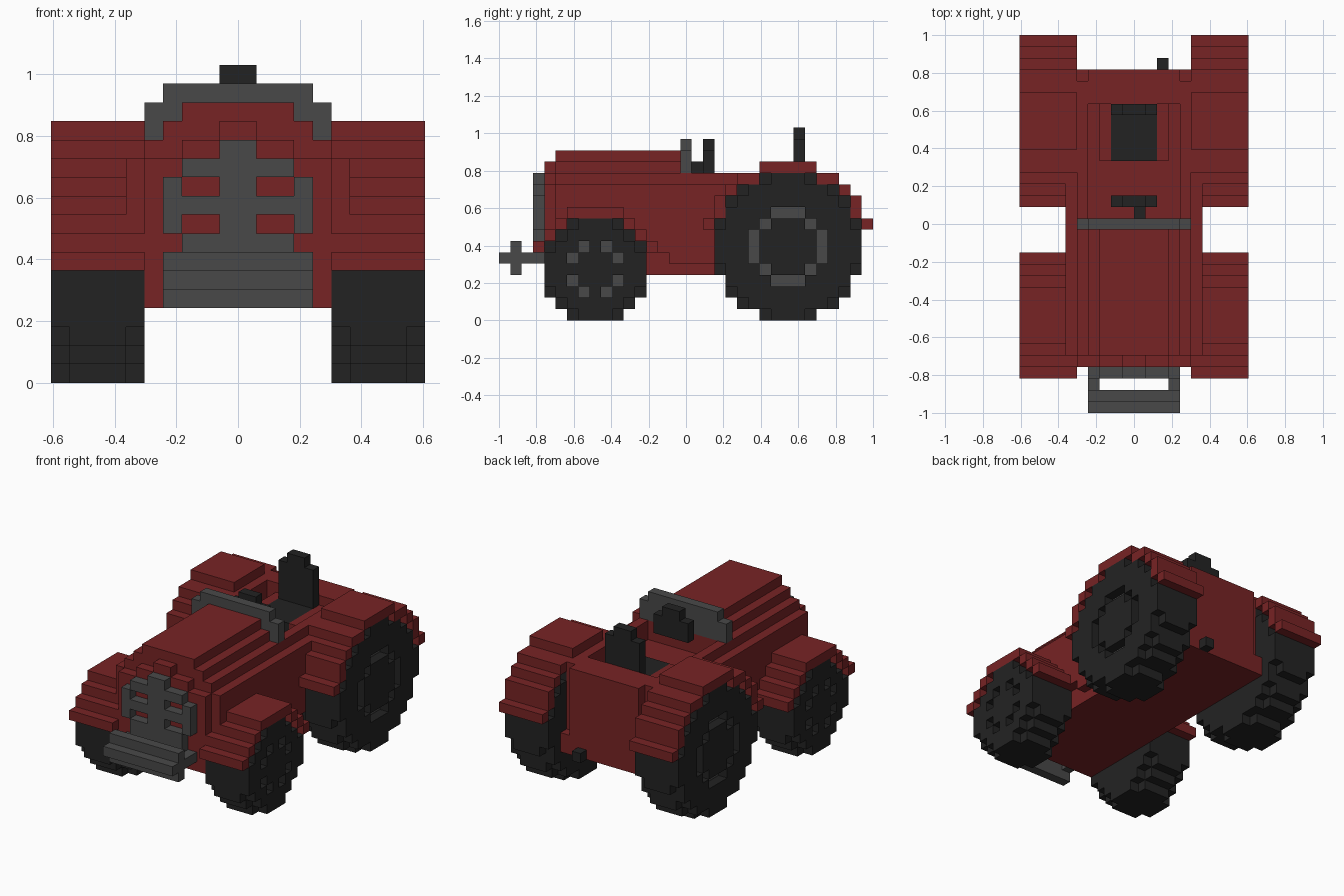
import bpy
import bmesh
from mathutils import Vector

cube = bpy.data.objects.get("Cube")
if cube:
    bpy.data.objects.remove(cube, do_unlink=True)

# One block of the 20 x 33 x 17 building grid
V = 2 / 33
ORIGIN = Vector((-10 * V, -1, 0))


def material(name, r, g, b):
    m = bpy.data.materials.new(name)
    m.use_nodes = True
    m.diffuse_color = (r, g, b, 1)
    bsdf = next(n for n in m.node_tree.nodes if n.type == 'BSDF_PRINCIPLED')
    bsdf.inputs["Base Color"].default_value = (r, g, b, 1)
    bsdf.inputs["Roughness"].default_value = 0.8
    return m


RED, GREY, BLACK = 0, 1, 2
PAINTS = [material("red_paint", 0.185, 0.017, 0.018),
          material("grey_metal", 0.066, 0.066, 0.066),
          material("black_rubber", 0.0165, 0.0165, 0.0165)]


def block(xs, ys, zs):
    """Cells of a cuboid, from half-open index ranges."""
    return {(x, y, z) for x in range(*xs) for y in range(*ys) for z in range(*zs)}


def centred(half, ys, zs):
    return block((10 - half, 10 + half), ys, zs)


def mirrored(cells):
    return {(19 - x, y, z) for x, y, z in cells}


def build(name, layers):
    """Skin the outside of coloured cells; layers is a list of (cells, colour)."""
    colour = {c: paint for cells, paint in layers for c in cells}
    bm = bmesh.new()
    verts = {}

    def corner(p):
        if p not in verts:
            verts[p] = bm.verts.new(ORIGIN + V * Vector(p))
        return verts[p]

    for cell, paint in colour.items():
        for axis in range(3):
            u, w = (axis + 1) % 3, (axis + 2) % 3
            for side in (0, 1):
                near = list(cell)
                near[axis] += 2 * side - 1
                if tuple(near) in colour:
                    continue
                loop = []
                for a, b in ((0, 0), (1, 0), (1, 1), (0, 1)):
                    p = list(cell)
                    p[axis] += side
                    p[u] += a
                    p[w] += b
                    loop.append(corner(tuple(p)))
                face = bm.faces.new(loop if side else loop[::-1])
                face.material_index = paint
    mesh = bpy.data.meshes.new(name)
    bm.to_mesh(mesh)
    bm.free()
    for m in PAINTS:
        mesh.materials.append(m)
    obj = bpy.data.objects.new(name, mesh)
    bpy.context.collection.objects.link(obj)


def disc(cy, halves):
    """Stepped disc as (y, z) pairs, from the half width of each row."""
    return {(y, z) for z, h in enumerate(halves) for y in range(cy - h, cy + h + 1)}


def layer(pairs, xs):
    return {(x, y, z) for x in range(*xs) for y, z in pairs}


# Wheels and fenders: tread disc, narrower shoulders, recessed hub slots
def wheel_set(name, cy, tread, shoulder, arch, arch_base, slots):
    mid = len(tread) // 2
    full, edge = disc(cy, tread), disc(cy, shoulder)
    holes = {(cy + a * sy, mid + b * sz) for a, b in slots
             for sy in (-1, 1) for sz in (-1, 1)}
    tyre = layer(full, (1, 4)) | layer(edge, (4, 5)) | layer(edge - holes, (0, 1))
    hub = layer(holes, (1, 2))
    guard = {(y, z + arch_base) for y, z in disc(cy, arch)} - full
    fender = layer(guard, (0, 5))
    for side, flip in (("right", set), ("left", mirrored)):
        build(f"{name}_wheel_{side}", [(flip(tyre), BLACK), (flip(hub), GREY)])
        build(f"{name}_fender_{side}", [(flip(fender), RED)])
    return full | guard


front_zone = wheel_set("front", 8, [2, 3, 4, 4, 4, 4, 4, 3, 2],
                       [1, 2, 3, 4, 4, 4, 3, 2, 1],
                       [5, 4, 3, 2], 6, [(1, 2), (2, 1)])
rear_zone = wheel_set("rear", 25, [2, 4, 5, 5, 6, 6, 6, 6, 6, 5, 5, 4, 2],
                      [1, 3, 4, 5, 5, 6, 6, 6, 5, 5, 4, 3, 1],
                      [7, 6, 6, 5, 4, 2], 8,
                      [(0, 3), (1, 3), (3, 0), (3, 1), (2, 2)])

# Body tub with a cut corner at the back and a sunken cockpit
body = centred(5, (5, 30), (4, 13)) | centred(5, (4, 5), (4, 12))
corner_cut = block((5, 6), (29, 30), (6, 13))
body -= corner_cut | mirrored(corner_cut)
body -= centred(4, (17, 27), (11, 13))
body |= centred(3, (22, 27), (11, 12))
# Stepped hood and nose
body |= centred(4, (5, 16), (13, 14)) | centred(3, (5, 16), (14, 15))
body |= centred(3, (4, 5), (12, 13)) | centred(1, (4, 5), (13, 14))
# Side panels that stop at the wheel arches
panel = {c for c in block((4, 5), (5, 21), (5, 12))
         if c[1:] not in front_zone | rear_zone}
panel -= block((4, 5), (5, 14), (5, 7)) | block((4, 5), (14, 15), (5, 6))
body |= panel | mirrored(panel)
cushion = centred(2, (22, 27), (11, 12))
tailpipe = block((12, 13), (27, 31), (4, 5))
build("body", [(body, RED), (cushion, BLACK)])
build("tailpipe", [(tailpipe - body, BLACK)])

# Seat back
build("seat_back", [(centred(2, (26, 27), (12, 16)) | centred(1, (26, 27), (16, 17)), BLACK)])

# Dashboard and steering wheel
build("dashboard", [(centred(5, (16, 17), (13, 15)) | centred(4, (16, 17), (15, 16)), GREY)])
steering = centred(2, (18, 19), (13, 15)) | centred(1, (18, 19), (15, 16))
build("steering_wheel", [(steering | block((10, 11), (17, 18), (13, 14)), BLACK)])

# Grille with four slots
grille = centred(4, (3, 4), (8, 11)) | centred(3, (3, 4), (6, 12)) | centred(1, (3, 4), (12, 13))
for z in (8, 10):
    slot = block((7, 9), (3, 4), (z, z + 1))
    grille -= slot | mirrored(slot)
build("grille", [(grille, GREY)])

# Bumper bar on two arms
arm = block((6, 7), (2, 4), (5, 6))
bumper = centred(4, (0, 2), (5, 6)) | centred(4, (1, 2), (4, 7))
build("bumper", [(bumper | arm | mirrored(arm), GREY)])
